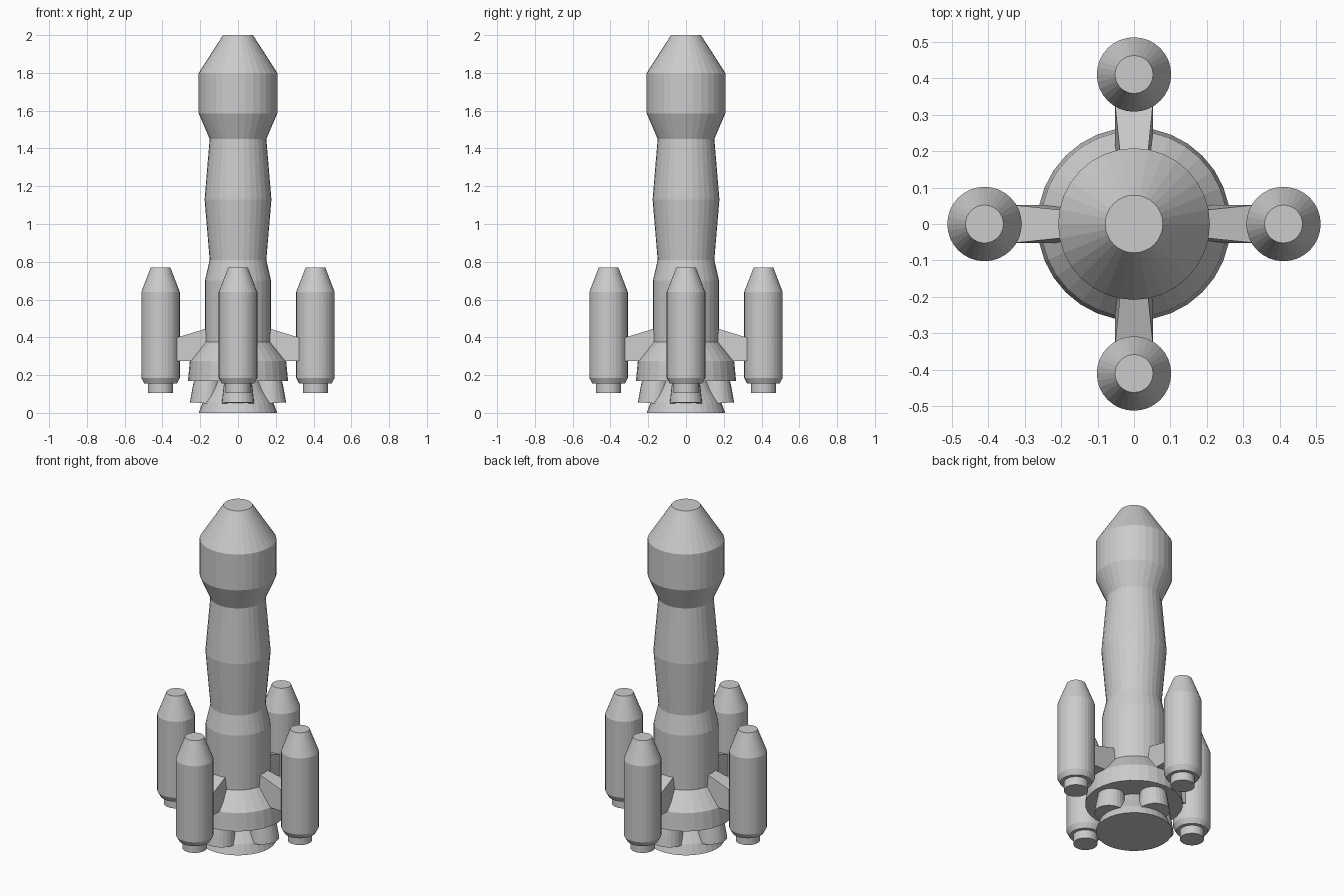
import bpy, bmesh
from math import sin, cos, pi, radians
from mathutils import Matrix, Vector

if "Cube" in bpy.data.objects:
    bpy.data.objects.remove(bpy.data.objects["Cube"])


def add_object(name, bm, matrix):
    bmesh.ops.recalc_face_normals(bm, faces=bm.faces)
    mesh = bpy.data.meshes.new(name)
    bm.to_mesh(mesh)
    bm.free()
    obj = bpy.data.objects.new(name, mesh)
    obj.matrix_world = matrix
    bpy.context.collection.objects.link(obj)
    return obj


def lathe(name, profile, sides, matrix=Matrix()):
    """Closed, flat-shaded turned solid from (radius, z) points."""
    bm = bmesh.new()
    rings = [[bm.verts.new((r * cos(2 * pi * i / sides), r * sin(2 * pi * i / sides), z))
              for i in range(sides)] for r, z in profile]
    for a, b in zip(rings, rings[1:]):
        for i in range(sides):
            j = (i + 1) % sides
            bm.faces.new((a[i], a[j], b[j], b[i]))
    bm.faces.new(rings[0])
    bm.faces.new(rings[-1])
    return add_object(name, bm, matrix)


def strut(name, matrix):
    """Tapered bracket along +x: narrower and taller toward the body."""
    bm = bmesh.new()
    ends = []
    for x, top, w_top in ((0.155, 0.45, 0.034), (0.33, 0.397, 0.052)):
        ends.append([bm.verts.new(p) for p in (
            (x, -0.052, 0.275), (x, 0.052, 0.275), (x, w_top, top), (x, -w_top, top))])
    a, b = ends
    bm.faces.new(a)
    bm.faces.new(b)
    for i in range(4):
        j = (i + 1) % 4
        bm.faces.new((a[i], a[j], b[j], b[i]))
    return add_object(name, bm, matrix)


# Main stack: skirt, waisted body and blunt nose
lathe("rocket_body", [(0.265, 0.17), (0.255, 0.275), (0.175, 0.375), (0.175, 0.70),
                      (0.15, 0.81), (0.177, 1.13), (0.15, 1.45), (0.208, 1.585),
                      (0.208, 1.80), (0.079, 2.0)], 32)

# Central flared nozzle
lathe("main_nozzle", [(0.208, 0), (0.187, 0.055), (0.15, 0.11), (0.11, 0.18)], 32)

booster = [(0.066, 0.105), (0.066, 0.155), (0.086, 0.155), (0.102, 0.185),
           (0.102, 0.64), (0.052, 0.77)]
bell = [(0.086, -0.125), (0.078, -0.05), (0.07, 0.01)]

# Four boosters with struts, and four small engines under the skirt
for k in range(4):
    turn = Matrix.Rotation(k * pi / 2, 4, 'Z')
    lathe(f"booster_{k + 1}", booster, 32, turn @ Matrix.Translation((0.41, 0, 0)))
    strut(f"booster_strut_{k + 1}", turn)
    tilt = Matrix.Translation((0.16, 0, 0.175)) @ Matrix.Rotation(radians(-4), 4, 'Y')
    lathe(f"small_engine_{k + 1}", bell, 24, turn @ tilt)
